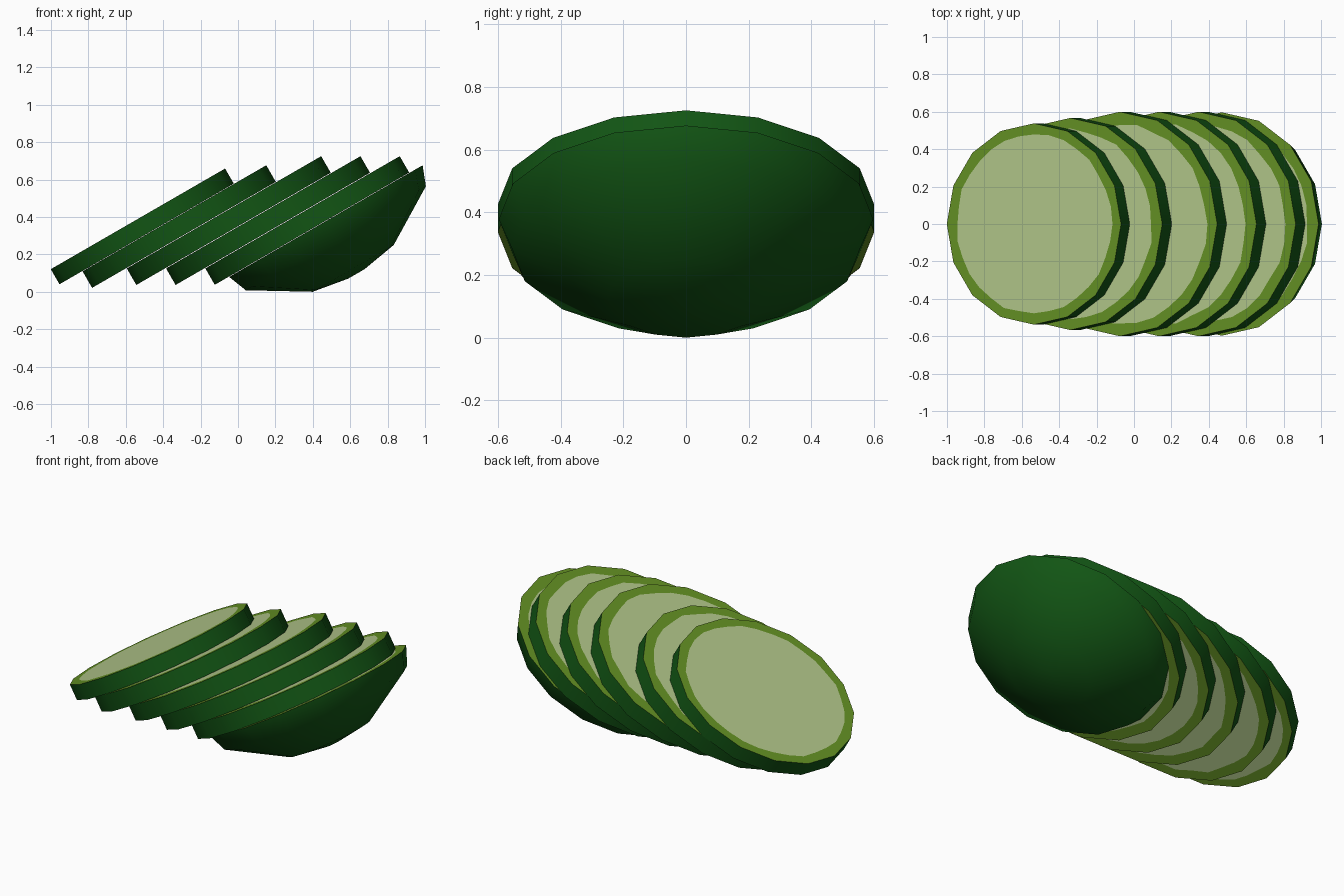
import bpy, bmesh, math, random

if "Cube" in bpy.data.objects:
    bpy.data.objects.remove(bpy.data.objects["Cube"])

random.seed(4)
SIDES = 16
TILT = math.radians(-30)


def material(name, rgb):
    m = bpy.data.materials.new(name)
    m.diffuse_color = (*rgb, 1)
    m.use_nodes = True
    m.node_tree.nodes["Principled BSDF"].inputs["Base Color"].default_value = m.diffuse_color
    return m


SKIN, RIND, FLESH = 0, 1, 2
mats = [material("dark green skin", (0.006, 0.09, 0.007)),
        material("light green rind", (0.13, 0.29, 0.018)),
        material("pale flesh", (0.45, 0.58, 0.26))]


def ring(bm, r, z, n, wobble=0.0):
    pts = []
    for k in range(n):
        a = 2 * math.pi * k / n
        rr = r * (1 + random.uniform(-wobble, wobble))
        pts.append(bm.verts.new((rr * math.cos(a), rr * math.sin(a), z)))
    return pts


def face(bm, verts, mat):
    f = bm.faces.new(verts)
    f.material_index = mat
    f.smooth = mat == SKIN


def cut_face(bm, outer, r, z):
    # Flat cut: uneven rind band around a pale centre
    n = 2 * SIDES
    inner = ring(bm, r * 0.89, z, n, 0.015)
    for k in range(SIDES):
        face(bm, [outer[k], outer[(k + 1) % SIDES], inner[(2 * k + 2) % n],
                  inner[2 * k + 1], inner[2 * k]], RIND)
    face(bm, inner, FLESH)


def piece(name, x, z, profile, closed_end):
    # Turn a skin profile of (radius, depth) and close it with cut faces
    bm = bmesh.new()
    rings = [ring(bm, r, -d, SIDES) for r, d in profile]
    for a, b in zip(rings, rings[1:]):
        for k in range(SIDES):
            j = (k + 1) % SIDES
            face(bm, [a[k], b[k], b[j], a[j]], SKIN)
    cut_face(bm, rings[0], profile[0][0], -profile[0][1])
    if closed_end:
        face(bm, rings[-1], SKIN)
    else:
        cut_face(bm, rings[-1], profile[-1][0], -profile[-1][1])
    bmesh.ops.recalc_face_normals(bm, faces=bm.faces)
    # Keep the rim of each cut crisp
    for e in bm.edges:
        if len({f.material_index == SKIN for f in e.link_faces}) == 2:
            e.smooth = False
    me = bpy.data.meshes.new(name)
    bm.to_mesh(me)
    bm.free()
    for m in mats:
        me.materials.append(m)
    ob = bpy.data.objects.new(name, me)
    ob.location = (x, 0, z)
    ob.rotation_euler = (0, TILT, 0)
    bpy.context.collection.objects.link(ob)


# Five leaning slices: centre x, centre z of the upper cut, radius, thickness
slices = [(-0.535, 0.39, 0.538, 0.093), (-0.34, 0.393, 0.567, 0.102),
          (-0.075, 0.425, 0.60, 0.102), (0.135, 0.425, 0.60, 0.102),
          (0.345, 0.425, 0.60, 0.101)]
for i, (x, z, r, t) in enumerate(slices, 1):
    piece(f"slice_{i}", x, z, [(r, 0), (r, t)], False)

# Rounded end piece
piece("end_piece", 0.47, 0.378,
      [(0.597, 0), (0.556, 0.106), (0.25, 0.292), (0.05, 0.326)], True)
